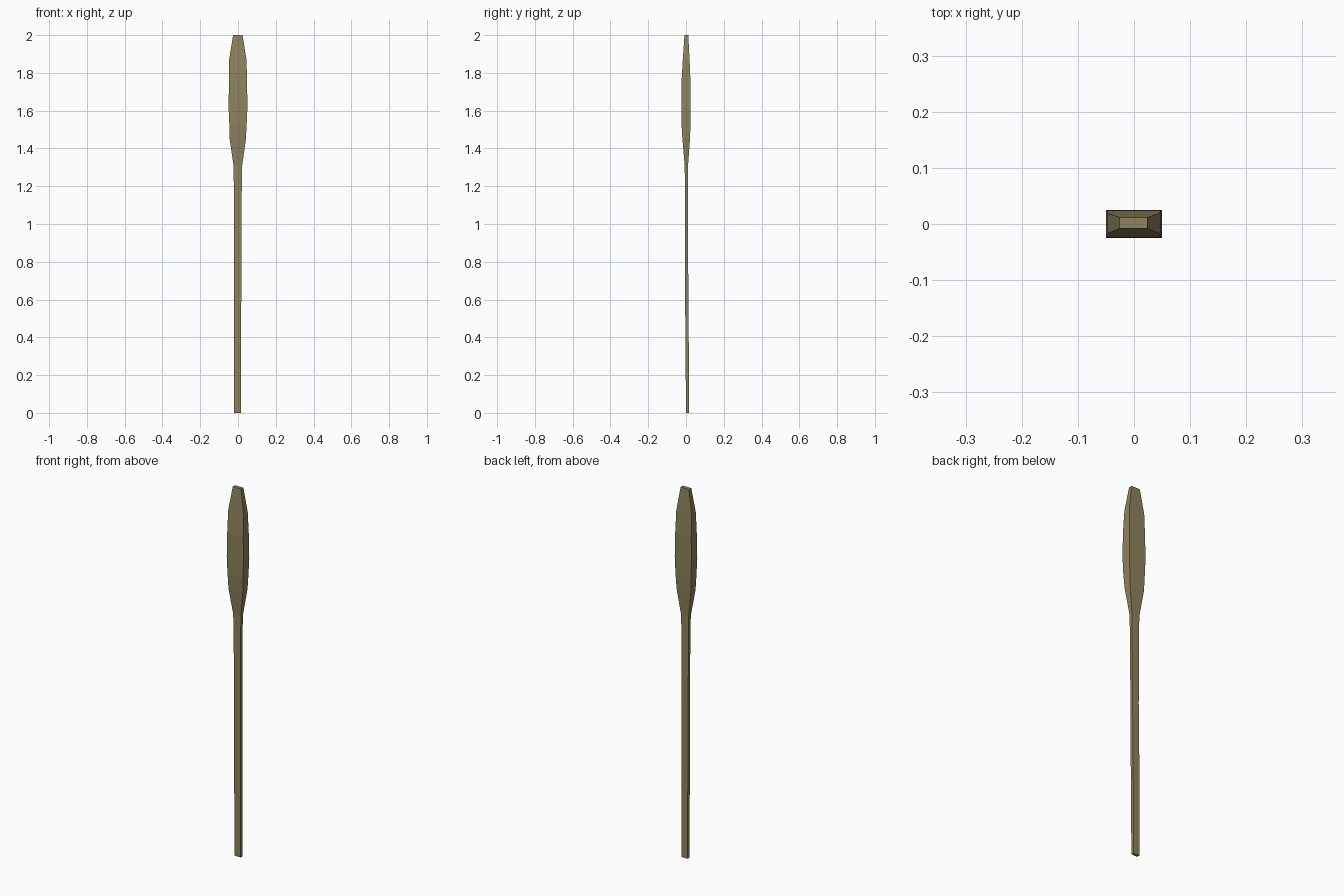
import bpy

mat = bpy.data.materials.new("olive_wood")
mat.diffuse_color = (0.27, 0.23, 0.11, 1)

# Rectangular sections: z, x centre, half width, y centre, half depth
sections = [
    (0.00, -0.002, 0.018, 0.008, 0.008),
    (0.52, -0.002, 0.019, 0.005, 0.009),
    (0.83, -0.001, 0.019, 0.003, 0.008),
    (1.20, -0.001, 0.021, 0.002, 0.008),
    (1.31, -0.001, 0.023, 0.002, 0.009),
    (1.45, -0.001, 0.043, 0.001, 0.020),
    (1.53, 0.000, 0.046, 0.000, 0.024),
    (1.62, 0.000, 0.050, 0.000, 0.025),
    (1.75, 0.000, 0.048, 0.000, 0.024),
    (1.87, -0.001, 0.046, 0.001, 0.018),
    (2.00, -0.001, 0.025, 0.002, 0.010),
]

# Loft the pole and paddle blade as one faceted body
corners = [(-1, -1), (1, -1), (1, 1), (-1, 1)]
verts = [(cx + sx * w, cy + sy * d, z)
         for z, cx, w, cy, d in sections for sx, sy in corners]
faces = [(3, 2, 1, 0)]
for r in range(len(sections) - 1):
    for i in range(4):
        j = (i + 1) % 4
        a, b = r * 4, r * 4 + 4
        faces.append((a + i, a + j, b + j, b + i))
n = len(verts)
faces.append((n - 4, n - 3, n - 2, n - 1))

mesh = bpy.data.meshes.new("paddle_pole")
mesh.from_pydata(verts, [], faces)
mesh.materials.append(mat)
obj = bpy.data.objects.new("paddle_pole", mesh)
bpy.context.collection.objects.link(obj)
